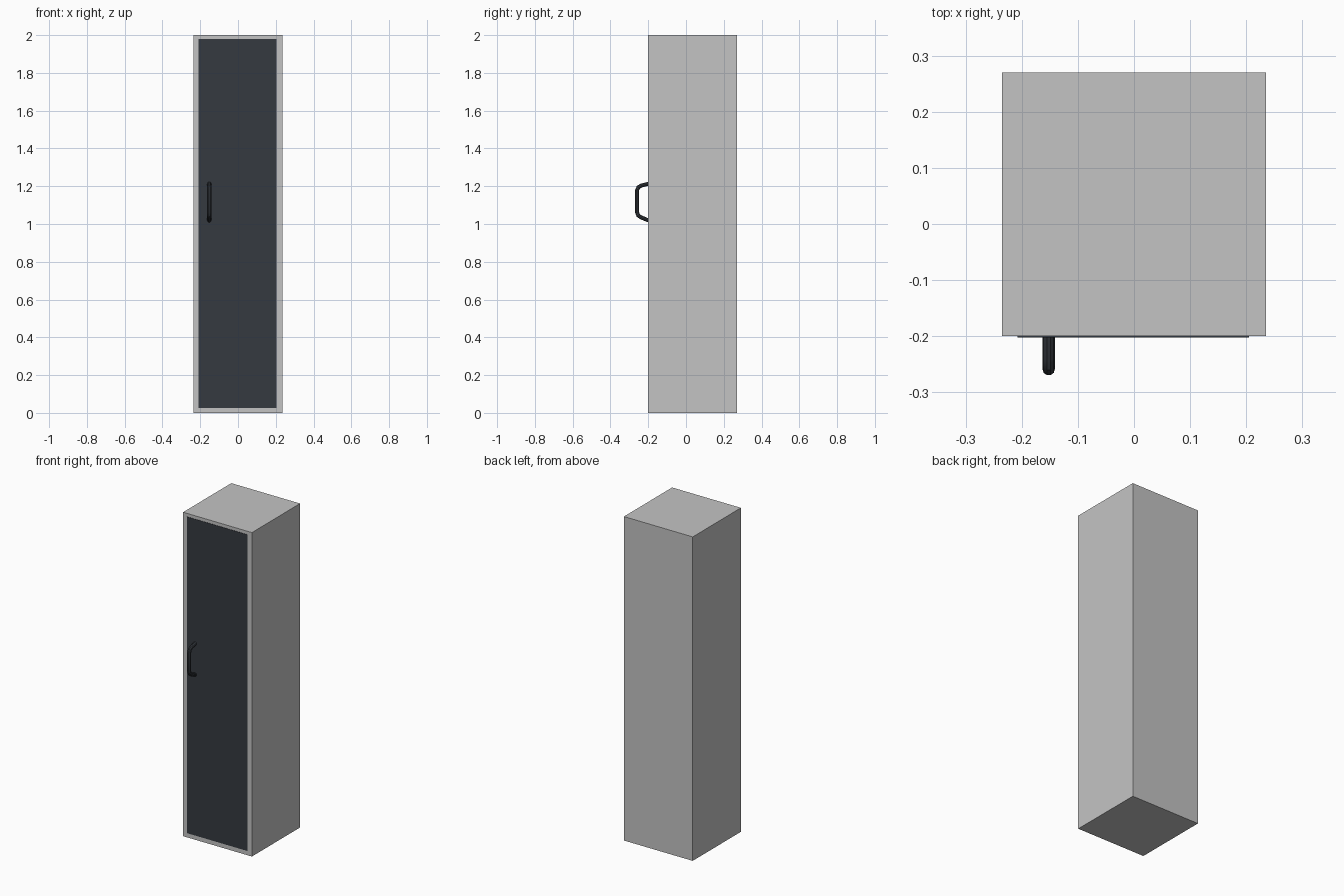
import bpy
import bmesh
from mathutils import Vector

if "Cube" in bpy.data.objects:
    bpy.data.objects.remove(bpy.data.objects["Cube"])


def material(name, rgb):
    m = bpy.data.materials.new(name)
    m.diffuse_color = (*rgb, 1.0)
    m.use_nodes = True
    m.node_tree.nodes["Principled BSDF"].inputs["Base Color"].default_value = m.diffuse_color
    return m


grey = material("light grey", (0.55, 0.55, 0.55))
dark = material("dark slate", (0.036, 0.042, 0.051))


def box(name, lo, hi, mat):
    bm = bmesh.new()
    bmesh.ops.create_cube(bm, size=1.0)
    lo, hi = Vector(lo), Vector(hi)
    for v in bm.verts:
        v.co = (lo + hi) / 2 + v.co * (hi - lo)
    mesh = bpy.data.meshes.new(name)
    bm.to_mesh(mesh)
    bm.free()
    mesh.materials.append(mat)
    obj = bpy.data.objects.new(name, mesh)
    bpy.context.collection.objects.link(obj)
    return obj


# cabinet body and slightly proud door panel
box("cabinet_body", (-0.235, -0.20, 0), (0.235, 0.27, 2.0), grey)
box("door_panel", (-0.208, -0.202, 0.027), (0.205, -0.195, 1.98), dark)

# bow handle: round bar swept along a bent path
path = [(-0.196, 1.214), (-0.238, 1.203), (-0.252, 1.195), (-0.259, 1.178),
        (-0.259, 1.062), (-0.253, 1.045), (-0.240, 1.036), (-0.196, 1.018)]
curve = bpy.data.curves.new("door_handle", "CURVE")
curve.dimensions = "3D"
curve.bevel_depth = 0.011
curve.bevel_resolution = 3
curve.use_fill_caps = True
spline = curve.splines.new("POLY")
spline.points.add(len(path) - 1)
for p, (y, z) in zip(spline.points, path):
    p.co = (-0.152, y, z, 1)
curve.materials.append(dark)
handle = bpy.data.objects.new("door_handle", curve)
bpy.context.collection.objects.link(handle)
bpy.context.view_layer.objects.active = handle
handle.select_set(True)
bpy.ops.object.convert(target="MESH")
bpy.ops.object.shade_smooth_by_angle()
